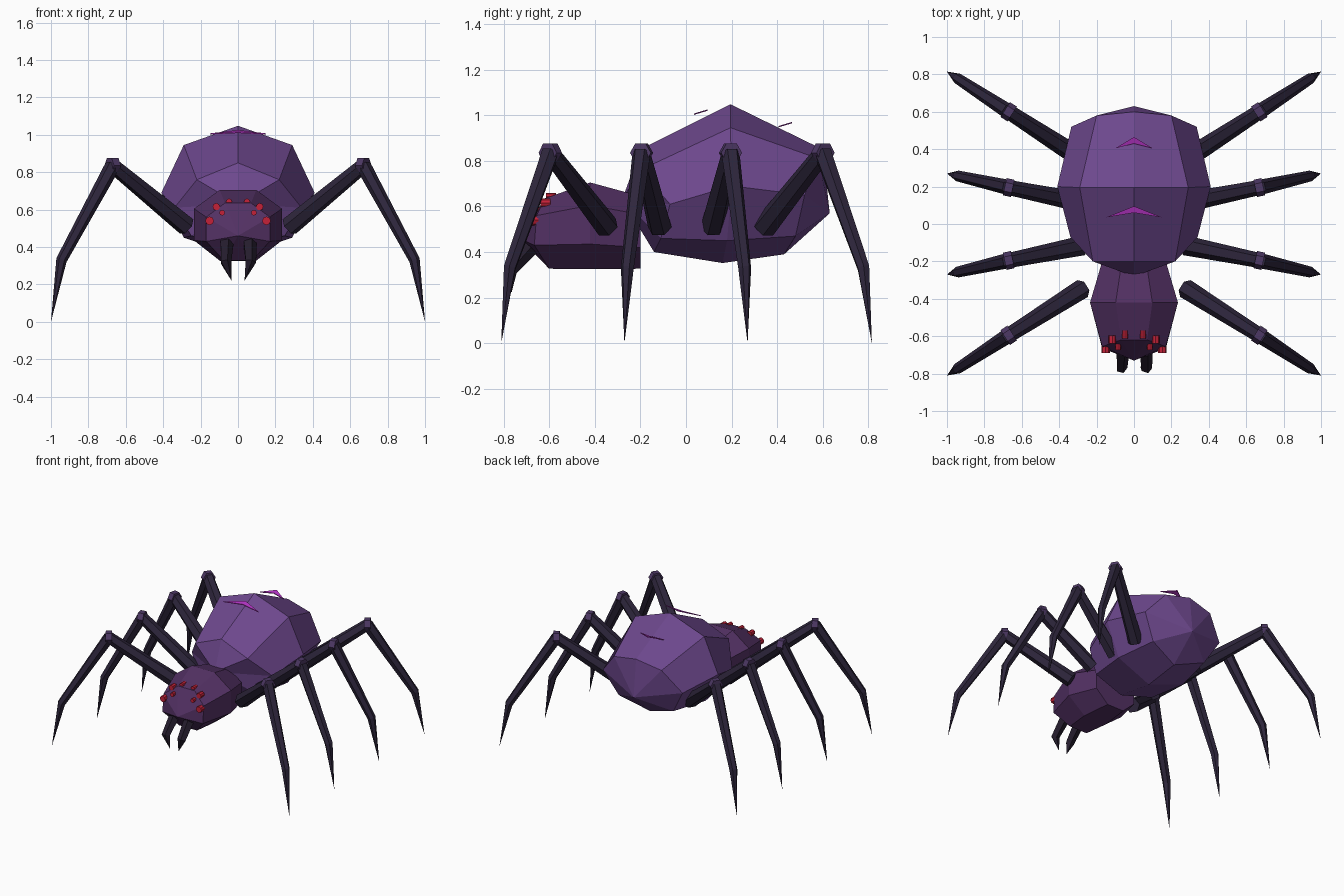
import bpy, bmesh, math
from mathutils import Vector

if "Cube" in bpy.data.objects:
    bpy.data.objects.remove(bpy.data.objects["Cube"])


def material(name, rgb):
    m = bpy.data.materials.new(name)
    m.diffuse_color = (*rgb, 1)
    m.use_nodes = True
    m.node_tree.nodes["Principled BSDF"].inputs["Base Color"].default_value = m.diffuse_color
    return m


PURPLE = material("abdomen purple", (0.155, 0.065, 0.27))
PLUM = material("head plum", (0.085, 0.03, 0.125))
DARK = material("leg dark", (0.027, 0.019, 0.045))
JOINT = material("joint violet", (0.075, 0.04, 0.13))
BLACK = material("fang black", (0.018, 0.012, 0.026))
RED = material("eye red", (0.56, 0.015, 0.04))
MAGENTA = material("marking magenta", (0.45, 0.035, 0.55))


def finish(name, bm, mat):
    bmesh.ops.recalc_face_normals(bm, faces=bm.faces)
    me = bpy.data.meshes.new(name)
    bm.to_mesh(me)
    bm.free()
    me.materials.append(mat)
    ob = bpy.data.objects.new(name, me)
    bpy.context.collection.objects.link(ob)
    return ob


def loft(name, rings, mat, start=None, end=None):
    """Skin rings of equal point count; optional tip points, else flat caps."""
    bm = bmesh.new()
    vs = [[bm.verts.new(p) for p in r] for r in rings]
    n = len(vs[0])
    for a, b in zip(vs, vs[1:]):
        for i in range(n):
            bm.faces.new((a[i], a[(i + 1) % n], b[(i + 1) % n], b[i]))
    for ring, tip in ((vs[0], start), (vs[-1], end)):
        if tip is None:
            bm.faces.new(ring)
        else:
            t = bm.verts.new(tip)
            for i in range(n):
                bm.faces.new((ring[i], ring[(i + 1) % n], t))
    return finish(name, bm, mat)


def tube(name, path, radii, mat, ref, sides=6, tip=None):
    """Tapered tube through path points; ref is a fixed cross direction."""
    pts = [Vector(p) for p in path]
    full = pts + ([Vector(tip)] if tip else [])
    rings = []
    for i, (p, r) in enumerate(zip(pts, radii)):
        d = full[min(i + 1, len(full) - 1)] - full[max(i - 1, 0)]
        d.normalize()
        u = Vector(ref)
        u = (u - d * u.dot(d)).normalized()
        v = d.cross(u)
        rings.append([p + r * (math.cos(2 * math.pi * k / sides) * u +
                               math.sin(2 * math.pi * k / sides) * v)
                      for k in range(sides)])
    return loft(name, rings, mat, end=tip)


def mirrored(half):
    """Complete a ring from its right half, listed top to bottom."""
    left = [(-x, y, z) for x, y, z in reversed(half) if x > 0]
    return half + left


# Abdomen: faceted egg with octagonal rings
loft("abdomen", [
    mirrored([(0, -.20, .85), (.22, -.20, .76), (.34, -.07, .61),
              (.25, -.11, .46), (0, -.14, .40)]),
    mirrored([(0, .195, 1.048), (.29, .195, .945), (.41, .20, .69),
              (.29, .18, .45), (0, .16, .352)]),
    mirrored([(0, .60, .85), (.20, .58, .81), (.335, .52, .65),
              (.23, .48, .47), (0, .43, .39)]),
], PURPLE, start=(0, -.28, .63), end=(0, .63, .57))

# Head: flat-topped octagonal rings
loft("head", [
    mirrored([(.065, -.20, .645), (.17, -.20, .565), (.17, -.20, .42),
              (.07, -.20, .327)]),
    mirrored([(.098, -.42, .705), (.235, -.42, .605), (.235, -.42, .435),
              (.095, -.42, .325)]),
    mirrored([(.07, -.62, .635), (.17, -.655, .56), (.17, -.665, .43),
              (.075, -.60, .327)]),
], PLUM, end=(0, -.73, .46))

# Legs: upper segment, knee joint and pointed lower segment
for s, side in ((1, "right"), (-1, "left")):
    for i, (hy, ky, fy) in enumerate([(-.345, -.595, -.81), (-.115, -.195, -.27),
                                      (.115, .195, .27), (.345, .60, .815)]):
        tag = f"{side}_{i + 1}"
        hip = Vector((s * .275, hy, .51))
        knee = Vector((s * .67, ky, .835))
        foot = Vector((s * 1.0, fy, 0))
        ankle = knee.lerp(foot, .83)
        ankle.z = .33
        flat = Vector((foot.x - knee.x, foot.y - knee.y, 0)).normalized()
        across = Vector((-flat.y, flat.x, 0))
        tube("upper_leg_" + tag, [hip, knee], [.053, .04], DARK, across)
        tube("lower_leg_" + tag, [knee, ankle], [.041, .029], DARK, across, tip=foot)
        tube("knee_" + tag, [knee - flat * .022, knee + flat * .022],
             [.047, .047], JOINT, across)

    # Fang
    tube("fang_" + side, [(s * .062, -.68, .42), (s * .066, -.77, .32)],
         [.038, .031], BLACK, (1, 0, 0), 5, tip=(s * .035, -.765, .22))

    # Eyes: four short cylinders per side
    for k, (x, y, z, r) in enumerate([(.152, -.672, .54, .023), (.116, -.62, .615, .020),
                                      (.048, -.595, .643, .016), (.085, -.655, .583, .015)]):
        tube(f"eye_{side}_{k + 1}", [(s * x, y + .025, z), (s * x, y - .018, z)],
             [r, r], RED, (1, 0, 0), 8)

# Thin chevron markings on the back
for name, y, z, w in (("front_marking", .06, 1.012, .15),
                      ("rear_marking", .43, .957, .10)):
    bm = bmesh.new()
    outline = [(0, .035), (w, -.025), (0, 0), (-w, -.025)]
    lo, hi = [[bm.verts.new((x, y + dy, z + .3 * dy + t)) for x, dy in outline]
              for t in (-.003, .003)]
    for a, b, c in ((0, 1, 2), (0, 2, 3)):
        bm.faces.new((lo[a], lo[b], lo[c]))
        bm.faces.new((hi[a], hi[b], hi[c]))
    for i in range(4):
        j = (i + 1) % 4
        bm.faces.new((lo[i], lo[j], hi[j], hi[i]))
    finish(name, bm, MAGENTA)
